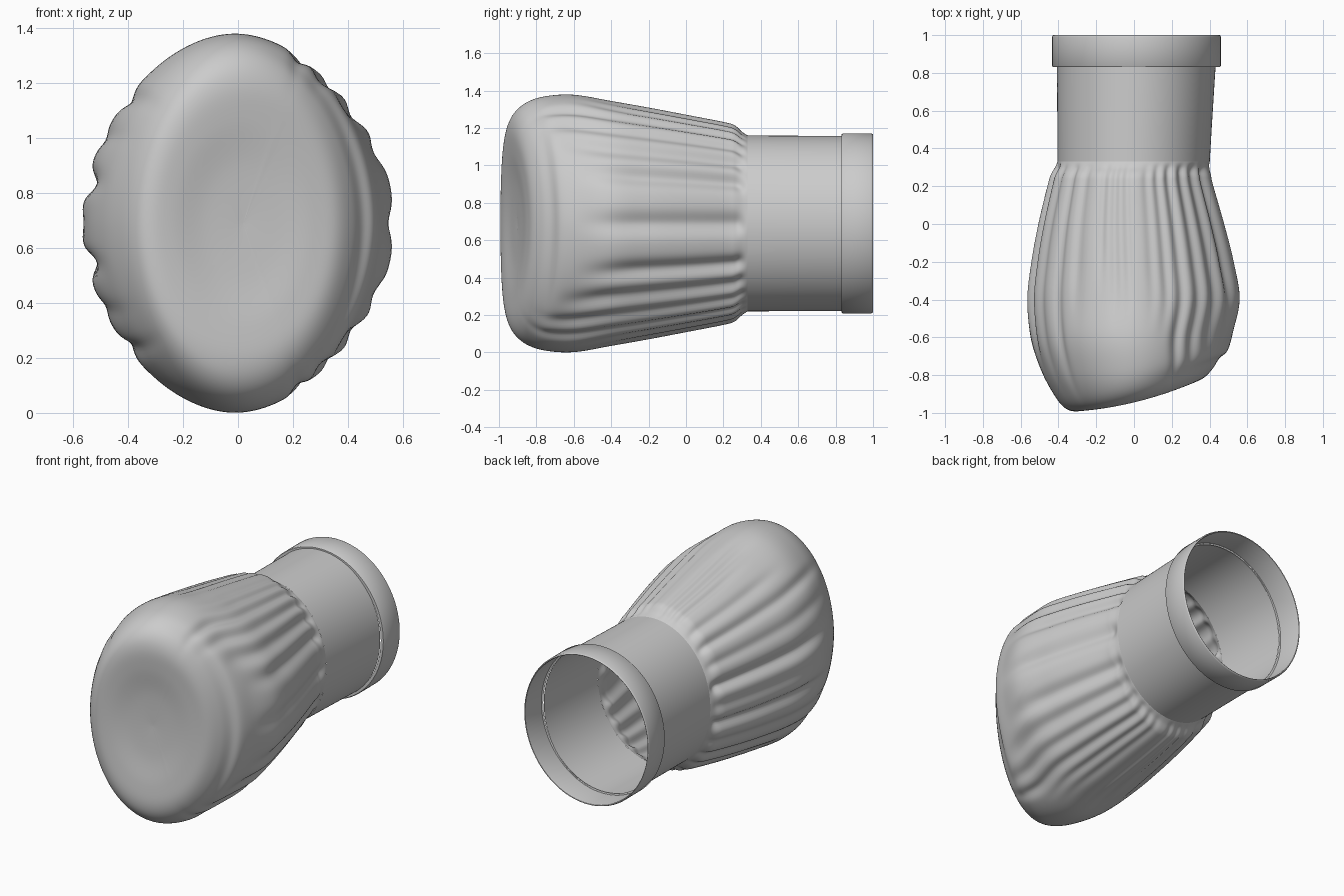
import bpy, bmesh
from math import sin, cos, pi, radians, exp, degrees

if "Cube" in bpy.data.objects:
    bpy.data.objects.remove(bpy.data.objects["Cube"])

SEG = 288
ZC = 0.69

# pleat grooves: angle from +x (mirrored top/bottom), depth, width in degrees, y where it fades out
GROOVES = [(0, .032, 6, -.65), (25, .034, 5, -.65), (39, .030, 5, -.80),
           (51, .024, 4, -.95), (62, .022, 3.5, -1.0), (71, .016, 3, -.65),
           (79, .010, 3, -.60), (93, .011, 2.5, -.55), (101, .013, 2.5, -.60),
           (109, .012, 2.5, -.45), (124, .016, 3.5, -.60), (137, .022, 3.5, -.95),
           (151, .014, 3.5, -.90), (166, .040, 4, -.80), (180, .012, 4, -.65)]


def smooth(t):
    t = max(0, min(1, t))
    return t * t * (3 - 2 * t)


def pleat(ang, y):
    d = abs((degrees(ang) + 180) % 360 - 180)
    start = smooth((.335 - y) / .07)
    return sum(dep * exp(-((d - a) / w) ** 2) * start * smooth((y - end) / .4)
               for a, dep, w, end in GROOVES)


def catmull(rows, n):
    out = []
    for i in range(len(rows) - 1):
        p = [rows[max(0, min(len(rows) - 1, i + k))] for k in (-1, 0, 1, 2)]
        for j in range(n):
            t = j / n
            out.append([.5 * (2 * b + (c - a) * t + (2 * a - 5 * b + 4 * c - d) * t * t
                              + (3 * b - a - 3 * c + d) * t ** 3) for a, b, c, d in zip(*p)])
    return out + [list(rows[-1])]


def spow(v, p):
    return (1 if v >= 0 else -1) * abs(v) ** p


def loft(name, rows, cap=False, pleats=False):
    """rows: y, half width, half height, x centre, backward sweep along x, corner power"""
    bm = bmesh.new()
    rings = []
    for y, a, b, cx, sh, p in rows:
        ring = []
        for i in range(SEG):
            t = 2 * pi * i / SEG
            g = pleat(t, y) if pleats else 0
            x = cx + (a - g) * spow(cos(t), p)
            z = (b - g) * spow(sin(t), p)
            ring.append(bm.verts.new((x, y + sh * (x + 1.15 * x * x), ZC + z)))
        rings.append(ring)
    for r, q in zip(rings, rings[1:]):
        for i in range(SEG):
            j = (i + 1) % SEG
            bm.faces.new((r[i], r[j], q[j], q[i]))
    if cap:
        bm.faces.new(rings[-1])
    bmesh.ops.recalc_face_normals(bm, faces=bm.faces)
    me = bpy.data.meshes.new(name)
    bm.to_mesh(me)
    bm.free()
    ob = bpy.data.objects.new(name, me)
    bpy.context.collection.objects.link(ob)
    bpy.ops.object.select_all(action='DESELECT')
    ob.select_set(True)
    bpy.context.view_layer.objects.active = ob
    bpy.ops.object.shade_smooth_by_angle(angle=radians(40))
    return ob


# gathered fabric bag with slanted, dented front
bag = [(.33, .403, .470, -.002, 0, 1), (.30, .413, .490, -.008, 0, 1),
       (.26, .430, .525, -.015, 0, 1), (.20, .446, .543, -.017, 0, 1.01),
       (0, .499, .582, -.012, 0, 1.02), (-.2, .543, .620, -.005, 0, 1.04),
       (-.4, .569, .655, 0, 0, 1.05), (-.6, .535, .688, -.012, .02, 1.06),
       (-.75, .493, .680, 0, .1, 1.05), (-.85, .440, .648, .01, .2, 1.04),
       (-.915, .395, .590, .02, .24, 1.02), (-.943, .340, .505, .02, .24, 1),
       (-.938, .26, .38, .02, .24, 1), (-.915, .14, .21, .02, .22, 1),
       (-.905, .003, .004, .02, .22, 1)]
loft("gathered_bag", catmull(bag, 6), cap=True, pleats=True)

# plain sleeve
loft("sleeve", [(.33, .403, .470, -.002, 0, 1), (.55, .410, .469, .004, 0, 1),
                (.835, .420, .468, .012, 0, 1)])

# rim band with a rolled edge and inner wall
loft("rim_band", [(y, .422 + d, .456 + d, .013, 0, 1) for y, d in
                  [(.832, .003), (.832, .021), (.838, .025), (.99, .025), (.998, .022),
                   (1.0, .019), (.998, .016), (.99, .014), (.835, .014), (.832, .003)]])
